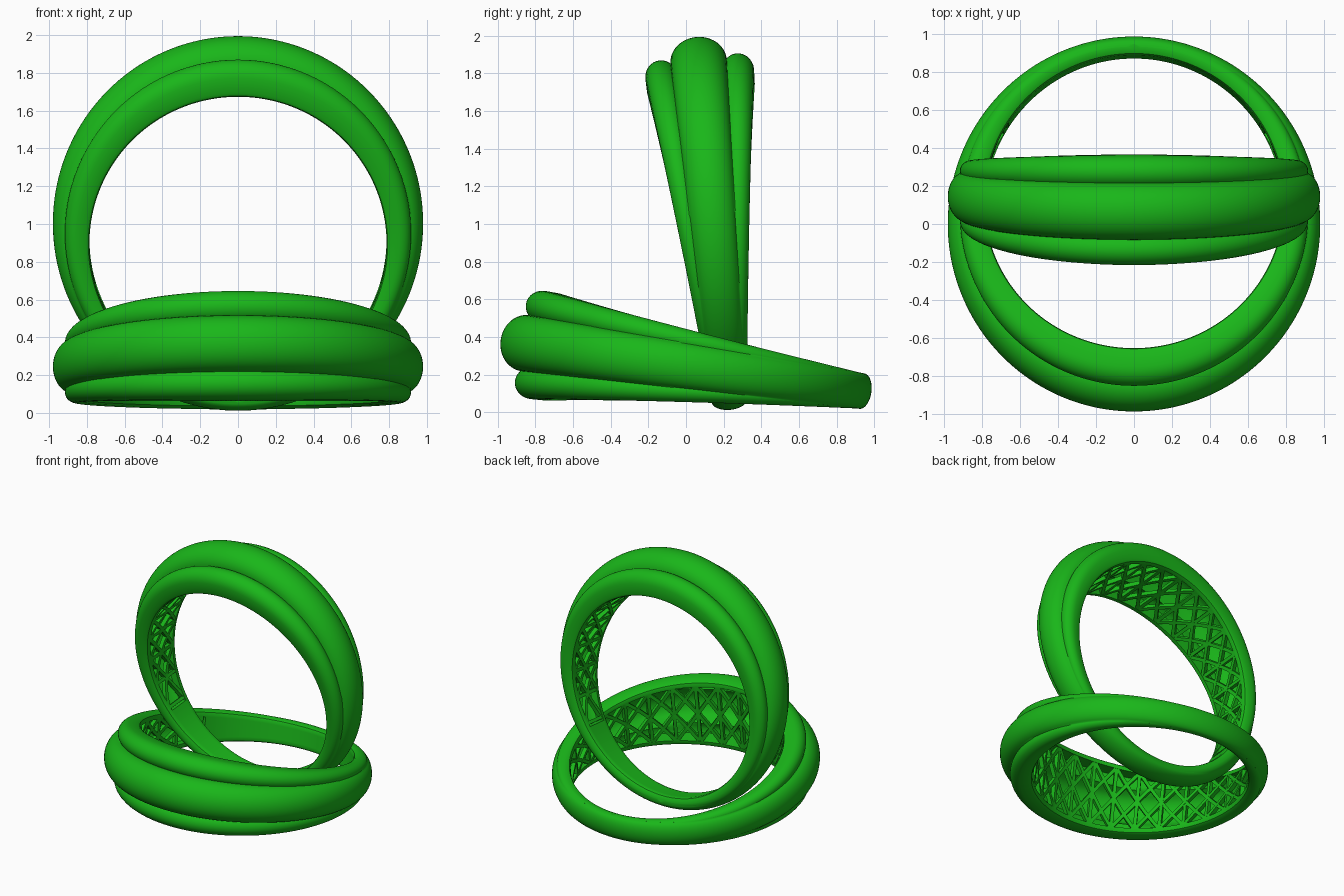
import bpy, bmesh
from math import sin, cos, pi, radians, sqrt
from mathutils import Vector

if "Cube" in bpy.data.objects:
    bpy.data.objects.remove(bpy.data.objects["Cube"])

SEG = 180                     # steps around a ring
OPEN = radians(128)           # hollow, latticed part reaches this far from the thick end
LIP = 0.045                   # rim left beside the lattice

green = bpy.data.materials.new("green")
green.diffuse_color = (0.01, 0.47, 0.01, 1)
green.use_nodes = True
green.node_tree.nodes["Principled BSDF"].inputs["Base Color"].default_value = green.diffuse_color


def place(t, a, r):
    """Angle from the thick end, axial offset, radius -> point."""
    return Vector((r * sin(t) * 0.995, -r * cos(t) * 1.01, a))


def dims(t):
    """Ring sizes, blended from the thick end to the thin end."""
    s = (1 - cos(t)) / 2
    f = lambda thick, thin: thick + (thin - thick) * s
    return dict(W=f(.29, .095), wm=f(.15, .095), Rm=.985, hm=f(.13, .05),
                Rs=f(.88, .96), hs=f(.09, .04), ws=f(.085, .03), Ri=f(.69, .88))


def dome(u):
    return 1 - sqrt(max(0, 1 - u * u))


def height(d, a):
    """Outer radius: broad middle band with a lower band on each side."""
    a = abs(a)
    u = max(0, (a - (d['W'] - d['ws'])) / d['ws']) if a > d['W'] - d['ws'] \
        else max(-1, (a - (d['W'] - d['ws'])) / d['ws'])
    side = d['Rs'] - d['hs'] * dome(u)
    if a > d['wm']:
        return side
    return max(side, d['Rm'] - d['hm'] * dome(a / d['wm']))


def profile(t):
    """Closed cross-section as (axial, radius) pairs."""
    d = dims(t)
    W, wm, Ri = d['W'], d['wm'], d['Ri']
    half = [(W - LIP, Ri), (W - .03, Ri), (W - .012, Ri + .006), (W - .003, Ri + .022)]
    n = 12
    for i in range(n + 1):                       # side band
        a = wm + (W - wm) * (cos(pi * i / n) + 1) / 2
        half.append((a, height(d, a)))
    for i in range(n + 1):                       # half of the middle band
        a = wm * cos(pi / 2 * i / n)
        half.append((a - (1e-4 if i == 0 else 0), height(d, a - 1e-6)))
    half[-1] = (0, d['Rm'])
    outer = half + [(-a, r) for a, r in reversed(half[:-1])]
    inner = []
    L = W - LIP
    for i in range(17):                          # cavity behind the lattice
        a = -L + 2 * L * i / 16
        r = max(Ri, height(d, a) - .055) if t < OPEN or t > 2 * pi - OPEN else Ri
        inner.append((a * .998, r))
    return outer + inner


def finish(bm, name, loc, tilt):
    bmesh.ops.recalc_face_normals(bm, faces=bm.faces)
    me = bpy.data.meshes.new(name)
    bm.to_mesh(me)
    bm.free()
    me.materials.append(green)
    ob = bpy.data.objects.new(name, me)
    bpy.context.collection.objects.link(ob)
    ob.location = loc
    ob.rotation_euler.x = radians(tilt)
    bpy.ops.object.select_all(action='DESELECT')
    ob.select_set(True)
    bpy.context.view_layer.objects.active = ob
    bpy.ops.object.shade_smooth_by_angle(angle=radians(35))


def band(name, loc, tilt):
    """Hollow tapered ring body."""
    bm = bmesh.new()
    rows = []
    for k in range(SEG):
        t = 2 * pi * k / SEG
        rows.append([bm.verts.new(place(t, a, r)) for a, r in profile(t)])
    m = len(rows[0])
    for k in range(SEG):
        p, q = rows[k], rows[(k + 1) % SEG]
        for i in range(m):
            j = (i + 1) % m
            bm.faces.new((p[i], p[j], q[j], q[i]))
    finish(bm, name, loc, tilt)


def bar(bm, t0, a0, t1, a1, wide=.013, deep=.035, n=6):
    """Square bar following the inner surface; a0 and a1 are fractions of the width."""
    pts = []
    for i in range(n + 1):
        t = t0 + (t1 - t0) * i / n
        d = dims(t)
        a = (a0 + (a1 - a0) * i / n) * (d['W'] - LIP + .008)
        pts.append((place(t, a, d['Ri'] + .003), place(t, a, d['Ri'] + deep)))
    rings = []
    for i, (lo, hi) in enumerate(pts):
        along = pts[min(i + 1, n)][0] - pts[max(i - 1, 0)][0]
        w = along.cross(hi - lo).normalized() * wide
        rings.append([bm.verts.new(p) for p in (lo - w, lo + w, hi + w, hi - w)])
    for p, q in zip(rings, rings[1:]):
        for i in range(4):
            j = (i + 1) % 4
            bm.faces.new((p[i], p[j], q[j], q[i]))
    bm.faces.new(rings[0])
    bm.faces.new(rings[-1])


def lattice(name, loc, tilt):
    """Cross bars and diagonals lining the inside."""
    bm = bmesh.new()
    step, c = radians(14), 9
    for i in range(-c, c + 1):
        bar(bm, i * step, -1, i * step, 1)
        if i + 2 <= c:
            bar(bm, i * step, -1, (i + 2) * step, 1)
            bar(bm, i * step, 1, (i + 2) * step, -1)
    finish(bm, name, loc, tilt)


for label, loc, tilt in (("lying", (0, 0, .245), -8.1), ("standing", (0, .145, 1.003), -84.8)):
    band(label + "_ring_band", loc, tilt)
    lattice(label + "_ring_lattice", loc, tilt)
